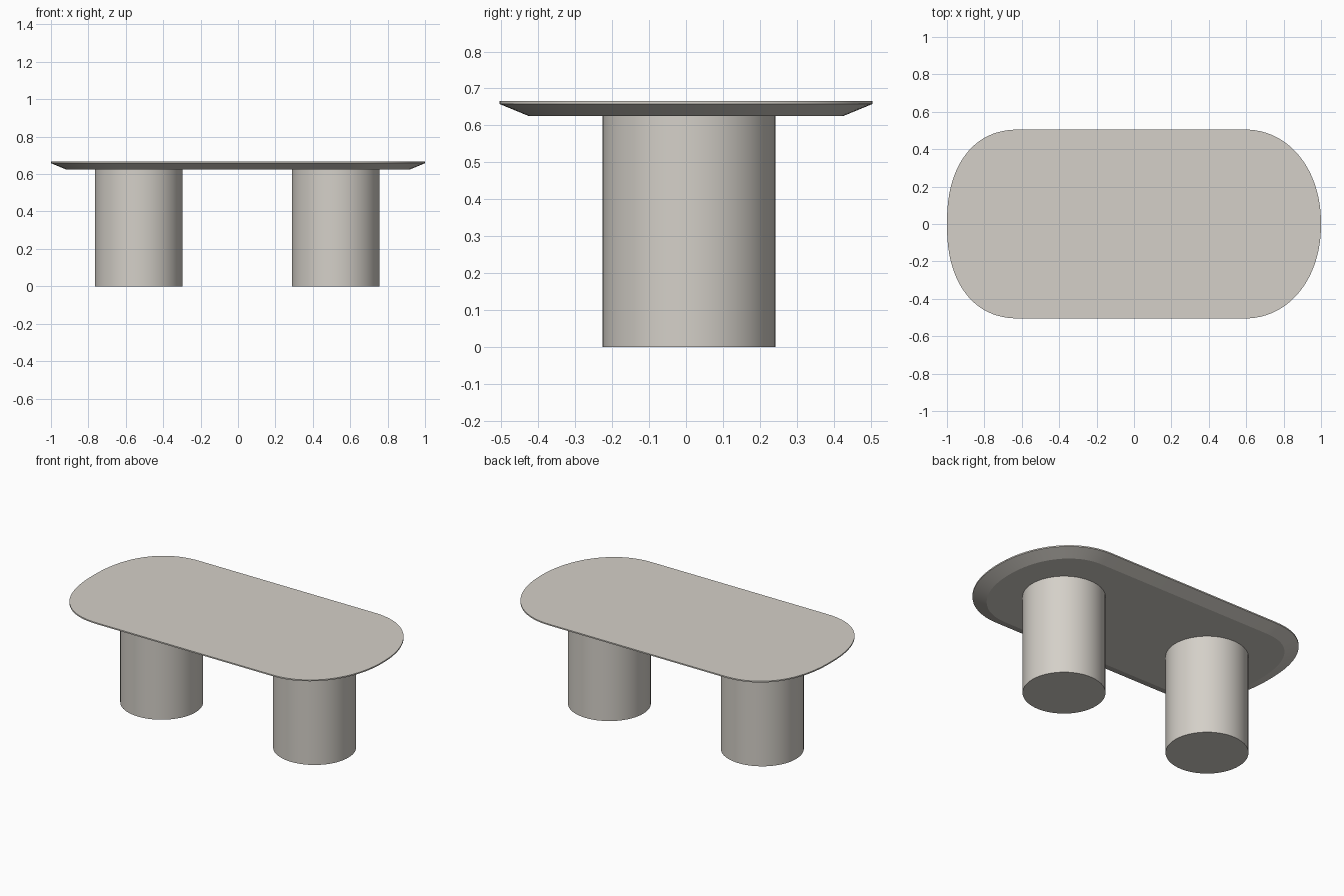
import bpy, bmesh, math
from mathutils import Vector

if "Cube" in bpy.data.objects:
    bpy.data.objects.remove(bpy.data.objects["Cube"])

stone = bpy.data.materials.new("warm grey stone")
stone.diffuse_color = (0.66, 0.63, 0.58, 1)
stone.use_nodes = True
stone.node_tree.nodes["Principled BSDF"].inputs["Base Color"].default_value = stone.diffuse_color


def finish(name, bm, angle):
    bmesh.ops.recalc_face_normals(bm, faces=bm.faces)
    mesh = bpy.data.meshes.new(name)
    bm.to_mesh(mesh)
    bm.free()
    mesh.materials.append(stone)
    obj = bpy.data.objects.new(name, mesh)
    bpy.context.collection.objects.link(obj)
    bpy.context.view_layer.objects.active = obj
    obj.select_set(True)
    bpy.ops.object.shade_smooth_by_angle(angle=math.radians(angle))
    obj.select_set(False)


# Tabletop outline: straight sides, superelliptic ends (left slightly fuller)
def end_curve(sign, start, power, steps=48):
    pts = []
    for i in range(steps + 1):
        t = -math.pi / 2 + math.pi * i / steps
        c, s = max(math.cos(t), 0), math.sin(t)
        x = start + (1 - start) * c ** (2 / power)
        y = 0.505 * math.copysign(abs(s) ** (2 / power), s)
        pts.append(Vector((sign * x, sign * y)))
    return pts


outline = end_curve(1, 0.59, 2.1) + end_curve(-1, 0.61, 2.3)


def inset(pts, d):
    out = []
    for i, p in enumerate(pts):
        t = (pts[(i + 1) % len(pts)] - pts[i - 1]).normalized()
        out.append(p + Vector((-t.y, t.x)) * d)
    return out


# Tabletop: thin rim above a wide bevelled underside
bm = bmesh.new()
levels = [(0.08, 0.625), (0.0, 0.658), (0.0, 0.666)]
rings = [[bm.verts.new((p.x, p.y, z)) for p in inset(outline, d)] for d, z in levels]
n = len(outline)
for a, b in zip(rings, rings[1:]):
    for i in range(n):
        j = (i + 1) % n
        bm.faces.new((a[i], a[j], b[j], b[i]))
bm.faces.new(rings[0][::-1])
bm.faces.new(rings[-1])
finish("tabletop", bm, 20)

# Two cylindrical pedestals
for name, x in (("left_pedestal", -0.531), ("right_pedestal", 0.522)):
    bm = bmesh.new()
    bmesh.ops.create_cone(bm, cap_ends=True, segments=64, radius1=0.234, radius2=0.234, depth=0.626)
    bmesh.ops.translate(bm, verts=bm.verts, vec=(x, 0.008, 0.313))
    finish(name, bm, 30)
